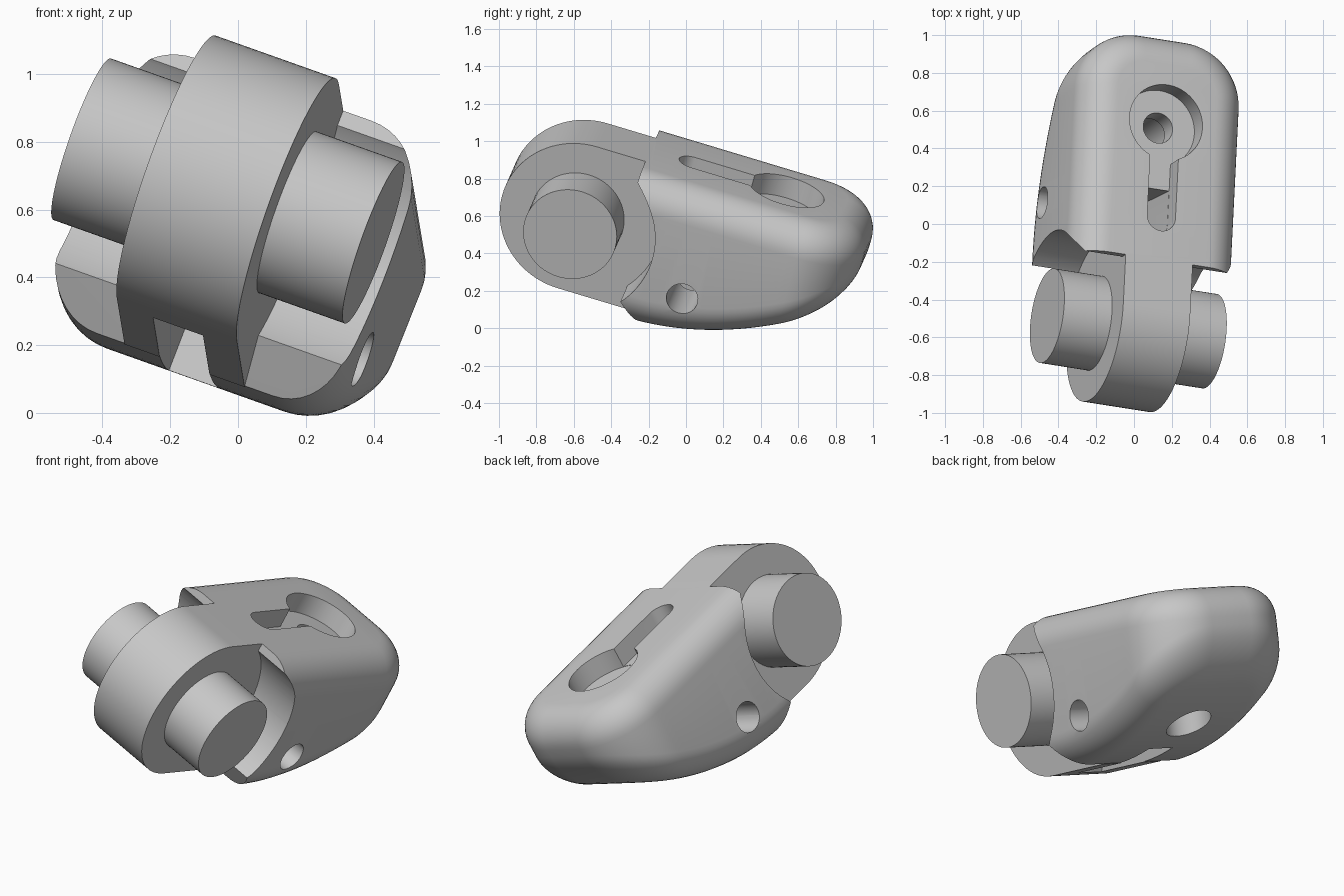
import bpy, bmesh
from math import sin, cos, pi
from mathutils import Matrix, Vector

cube = bpy.data.objects.get("Cube")
if cube:
    bpy.data.objects.remove(cube)

grey = bpy.data.materials.new("plain_grey")
grey.use_nodes = True
COLOUR = (0.57, 0.57, 0.57, 1)
grey.diffuse_color = COLOUR
grey.node_tree.nodes["Principled BSDF"].inputs["Base Color"].default_value = COLOUR

# Tilted frame: local x = pin axis, y = towards the nose, z = top face normal
side = Vector((0.932, -0.146, -0.331)).normalized()
ahead = Vector((0.045, 0.957, -0.287))
ahead = (ahead - side * ahead.dot(side)).normalized()
up = side.cross(ahead)
FRAME = Matrix((side, ahead, up)).transposed().to_4x4()
FRAME.translation = (-0.03, -0.553, 0.655)

HALF_W, TOP, BACK, NOSE = 0.46, 0.42, 0.27, 1.53
CORNER, FILLET = 0.33, 0.18
KNUCKLE_W = 0.19
HOLE_Y = 1.03


def make(name, bm):
    bmesh.ops.recalc_face_normals(bm, faces=bm.faces)
    mesh = bpy.data.meshes.new(name)
    bm.to_mesh(mesh)
    bm.free()
    mesh.materials.append(grey)
    obj = bpy.data.objects.new(name, mesh)
    bpy.context.collection.objects.link(obj)
    return obj


def arc(x, y, radius, start=0.0, end=2 * pi, steps=64):
    full = end - start > 6.28
    return [(x + radius * cos(start + (end - start) * i / steps),
             y + radius * sin(start + (end - start) * i / steps))
            for i in range(steps if full else steps + 1)]


def prism(name, outline, low, high, upright=False):
    """Extrude a side outline across x, or a plan outline along z."""
    bm = bmesh.new()
    ends = [[bm.verts.new((a, b, h) if upright else (h, a, b)) for a, b in outline]
            for h in (low, high)]
    for end in ends:
        bm.faces.new(end)
    n = len(outline)
    for i in range(n):
        j = (i + 1) % n
        bm.faces.new((ends[0][i], ends[0][j], ends[1][j], ends[1][i]))
    return make(name, bm)


def combine(target, tool, operation):
    mod = target.modifiers.new("combine", 'BOOLEAN')
    mod.operation, mod.solver, mod.object = operation, 'EXACT', tool
    bpy.context.view_layer.objects.active = target
    bpy.ops.object.modifier_apply(modifier=mod.name)
    bpy.data.objects.remove(tool)


def belly(q):
    """Underside height, curving up towards the nose."""
    return -TOP + 0.34 * max(q - 0.4, 0) ** 2


def half_plan(d):
    """Half of the plan outline, inset by d."""
    straight = NOSE - CORNER
    pts = [(HALF_W - d, BACK + (straight - BACK) * i / 20) for i in range(20)]
    return pts + arc(HALF_W - CORNER, straight, CORNER - d, 0, pi / 2, 16)


# Rounded body, lofted from cross-section loops
steps = 10
insets = [FILLET * (1 - sin(pi / 2 * i / steps)) for i in range(steps + 1)]
drops = [FILLET * (1 - cos(pi / 2 * i / steps)) for i in range(steps + 1)]
plans = [half_plan(d) for d in insets]
bm = bmesh.new()
loops = []
for i in range(len(plans[0])):
    ring = [(*plan[i], TOP - f) for plan, f in zip(plans, drops)]
    ring += [(*plan[i], belly(plan[i][1]) + f)
             for plan, f in reversed(list(zip(plans, drops)))]
    ring += [(-x, y, z) for x, y, z in reversed(ring)]
    loops.append([bm.verts.new(v) for v in ring])
n = len(loops[0])
for a, b in zip(loops, loops[1:]):
    for k in range(n):
        j = (k + 1) % n
        bm.faces.new((a[k], a[j], b[j], b[k]))
bm.faces.new(loops[0])
for k in range(n // 2 - 1):
    last = loops[-1]
    bm.faces.new((last[k], last[k + 1], last[n - 2 - k], last[n - 1 - k]))
body = make("body", bm)

# Round clearance and lower chamfer beside the knuckle
combine(body, prism("clearance", arc(0, 0, 0.46, steps=96), -1, 1), 'DIFFERENCE')
combine(body, prism("chamfer", [(0.1, 0), (0.357, -0.29), (0.56, -0.51), (0.1, -0.51)],
                    -1, 1), 'DIFFERENCE')

# Hinge knuckle running into the body
knuckle_side = arc(0, 0, TOP, pi / 2, 3 * pi / 2, 48)
knuckle_side += [(0.48, -TOP), (0.54, -0.3), (0.54, 0.2), (BACK, TOP)]
combine(body, prism("knuckle", knuckle_side, -KNUCKLE_W, KNUCKLE_W), 'UNION')

# Keyhole recess in the top face
combine(body, prism("recess", arc(0, HOLE_Y, 0.207), 0.3, 0.6, True), 'DIFFERENCE')
slot = arc(0, 0.51, 0.08, pi, 2 * pi, 24) + [(0.08, HOLE_Y), (-0.08, HOLE_Y)]
combine(body, prism("slot", slot, 0.302, 0.6, True), 'DIFFERENCE')

# Screw hole, widened from below, and cross hole
combine(body, prism("screw_hole", arc(0, HOLE_Y, 0.083, steps=40), 0, 0.5, True), 'DIFFERENCE')
combine(body, prism("counterbore", arc(0, HOLE_Y, 0.125, steps=48), -1, 0.18, True), 'DIFFERENCE')
combine(body, prism("cross_hole", arc(0.671, -0.169, 0.085, steps=40), -1, 1), 'DIFFERENCE')

# Slanted channel from the slot down to the underside
channel = [(0.036, -0.51), (0.76, -0.51), (0.69, 0.33), (0.43, 0.301)]
combine(body, prism("channel", channel, -0.079, 0.079), 'DIFFERENCE')

# Hinge pin through the knuckle
pin = prism("hinge_pin", arc(0, 0, 0.253, steps=72), -0.461, 0.461)

for obj in (body, pin):
    obj.matrix_world = FRAME
    bpy.ops.object.select_all(action='DESELECT')
    obj.select_set(True)
    bpy.context.view_layer.objects.active = obj
    bpy.ops.object.shade_smooth_by_angle(angle=0.5)
